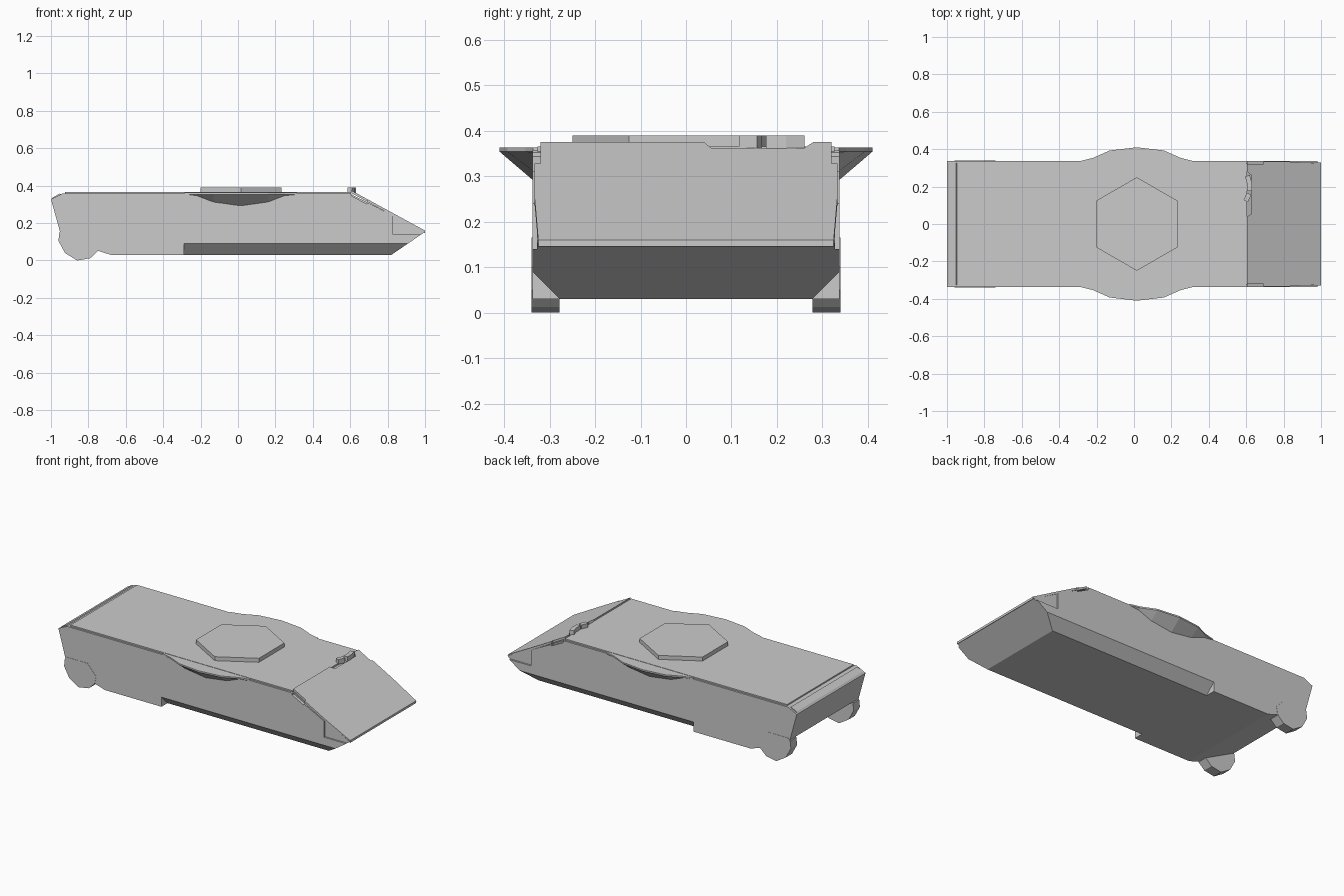
import bpy, bmesh, math
from mathutils import Matrix

if "Cube" in bpy.data.objects:
    bpy.data.objects.remove(bpy.data.objects["Cube"])


def finish(name, bm, mirror=False):
    bmesh.ops.recalc_face_normals(bm, faces=bm.faces)
    mesh = bpy.data.meshes.new(name)
    bm.to_mesh(mesh)
    bm.free()
    ob = bpy.data.objects.new(name, mesh)
    bpy.context.collection.objects.link(ob)
    if mirror:
        m = ob.modifiers.new("mirror", 'MIRROR')
        m.use_axis = (False, True, False)
    return ob


def prism(name, pts, axis, a, b, mirror=False):
    """Extrude a profile: axis 'x' takes (y,z), 'y' takes (x,z), 'z' takes (x,y)."""
    place = {'x': lambda u, v, w: (w, u, v),
             'y': lambda u, v, w: (u, w, v),
             'z': lambda u, v, w: (u, v, w)}[axis]
    bm = bmesh.new()
    lo = [bm.verts.new(place(u, v, a)) for u, v in pts]
    hi = [bm.verts.new(place(u, v, b)) for u, v in pts]
    bm.faces.new(lo)
    bm.faces.new(hi)
    n = len(pts)
    for i in range(n):
        j = (i + 1) % n
        bm.faces.new((lo[i], lo[j], hi[j], hi[i]))
    return finish(name, bm, mirror)


def cut(target, cutter):
    m = target.modifiers.new(cutter.name, 'BOOLEAN')
    m.operation = 'DIFFERENCE'
    m.solver = 'EXACT'
    m.object = cutter
    cutter.hide_render = True
    cutter.hide_viewport = True


W = 0.338  # hull half width

# Hull from its side profile
hull = prism("hull", [(-1, .328), (-.94, .357), (.6, .357), (1, .153), (.82, .03),
                      (-.68, .03), (-.76, .055), (-.952, .155)], 'y', -W, W)

# Sloped lower edges along the front two thirds
cut(hull, prism("lower_edge_cutter", [(.258, .01), (.36, .112), (.45, .112), (.45, .01)],
                'x', -.29, 1.2, True))
# Narrower sides at the nose
cut(hull, prism("nose_side_cutter", [(.83, .14), (1.2, .14), (1.2, .4), (.83, .4)],
                'y', .328, .5, True))
# Shelf notches beside the top of the front slope
cut(hull, prism("shelf_cutter", [(.61, .40), (.61, .343), (.69, .302), (.69, .40)],
                'y', .32, .5, True))

# Deck plate and rear edge strip
prism("deck_plate", [(-.925, .352), (-.925, .365), (.605, .365), (.605, .352)],
      'y', -.327, .327)
prism("rear_edge_strip", [(-.998, .327), (-.99, .337), (-.952, .358), (-.945, .352)],
      'y', -.327, .327)

# Front slope plate with a gap for the driver's periscopes
outline = [(.605, -.32), (.692, -.32), (.692, -.333), (.83, -.333), (1, -.325),
           (1, .325), (.83, .333), (.692, .333), (.692, .32), (.605, .32),
           (.605, .28), (.628, .26), (.628, .055), (.605, .04)]
plate = prism("front_slope_plate", outline, 'z', -.014, 0)
for v in plate.data.vertices:
    v.co.z += .375 - (v.co.x - .605) * .545

# Hexagonal turret base
prism("turret_base", [(.015 + .25 * math.cos(math.radians(30 + 60 * k)),
                       .25 * math.sin(math.radians(30 + 60 * k))) for k in range(6)],
      'z', .36, .39)

# Flared turret ring bulges on both sides: dx, outer y, height where it meets the wall
bm = bmesh.new()
rows = []
for dx, y, z in [(-.30, .337, .351), (-.235, .353, .345), (-.145, .393, .31), (0, .41, .29),
                 (.145, .393, .31), (.235, .353, .345), (.30, .337, .351)]:
    x = .015 + dx
    rows.append([bm.verts.new(p) for p in
                 ((x, .325, .363), (x, y, .363), (x, y, .354), (x, .335, z), (x, .325, z))])
for a, b in zip(rows, rows[1:]):
    for i in range(5):
        j = (i + 1) % 5
        bm.faces.new((a[i], a[j], b[j], b[i]))
bm.faces.new(rows[0])
bm.faces.new(rows[-1])
finish("ring_bulge", bm, True)

# Rounded rear wheel fairings
prism("rear_wheel", [(-.94, .165), (-.955, .15), (-.96, .105), (-.925, .04), (-.86, .0),
                     (-.79, .012), (-.75, .05), (-.74, .10), (-.80, .165)],
      'y', .278, .3395, True)

# Driver's periscopes
for i, (y, x, turn) in enumerate([(.142, .606, -25), (.198, .617, 0), (.237, .612, 15)]):
    bm = bmesh.new()
    bmesh.ops.create_cube(bm, size=1, matrix=Matrix.Translation((x, y, .375))
                          @ Matrix.Rotation(math.radians(turn), 4, 'Z')
                          @ Matrix.Diagonal((.026, .043, .03, 1)))
    finish(f"periscope_{i + 1}", bm)
